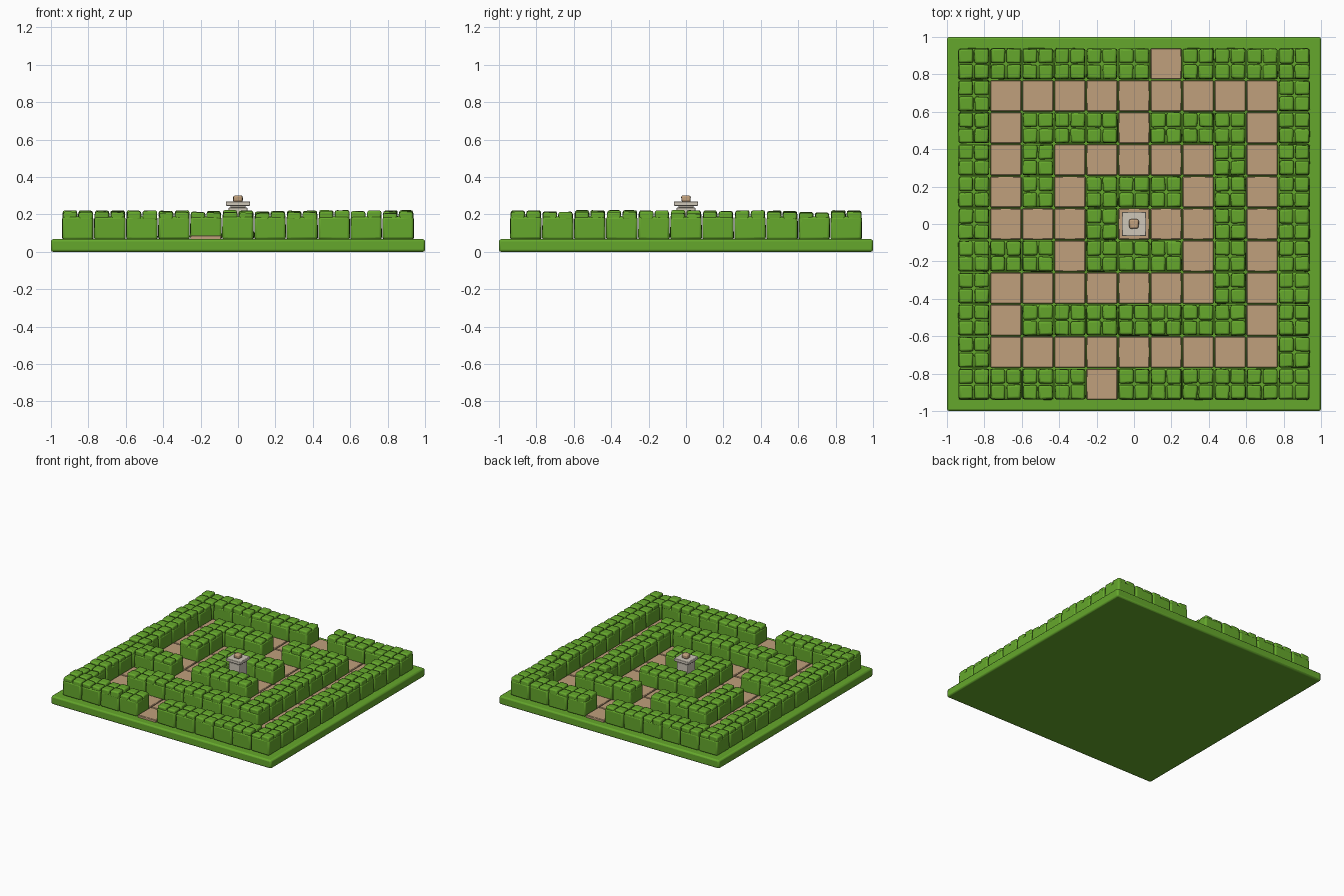
import bpy, bmesh, random
from mathutils import Matrix, Vector

random.seed(7)
if "Cube" in bpy.data.objects:
    bpy.data.objects.remove(bpy.data.objects["Cube"], do_unlink=True)


def material(name, rgb):
    mat = bpy.data.materials.new(name)
    mat.use_nodes = True
    mat.diffuse_color = (*rgb, 1)
    mat.node_tree.nodes["Principled BSDF"].inputs["Base Color"].default_value = (*rgb, 1)
    return mat


LEAF = material("leaf green", (0.13, 0.39, 0.025))
EARTH = material("sandy path", (0.53, 0.35, 0.20))
STONE = material("pale stone", (0.62, 0.57, 0.48))


def add_box(bm, x, y, z0, z1, width, jitter=0.0, taper=1.0):
    """Box with its bottom at z0 and top at z1, corners nudged at random."""
    place = Matrix.Translation((x, y, (z0 + z1) / 2)) @ Matrix.Diagonal((width, width, z1 - z0, 1))
    top = (z0 + z1) / 2
    for v in bmesh.ops.create_cube(bm, size=1, matrix=place)["verts"]:
        if v.co.z > top:
            v.co.x = x + (v.co.x - x) * taper
            v.co.y = y + (v.co.y - y) * taper
        v.co += Vector([random.uniform(-jitter, jitter) for _ in range(3)])


def finish(name, bm, mat, bevel, segments=2):
    mesh = bpy.data.meshes.new(name)
    bm.to_mesh(mesh)
    bm.free()
    obj = bpy.data.objects.new(name, mesh)
    bpy.context.collection.objects.link(obj)
    mesh.materials.append(mat)
    mod = obj.modifiers.new("soft edges", "BEVEL")
    mod.width = bevel
    mod.segments = segments
    bpy.ops.object.select_all(action="DESELECT")
    obj.select_set(True)
    bpy.context.view_layer.objects.active = obj
    bpy.ops.object.shade_smooth_by_angle()
    return obj


# Maze plan, back row first: # hedge, . path
PLAN = """
######.####
#.........#
#.###.###.#
#.#.....#.#
#.#.###.#.#
#...#...#.#
###.###.#.#
#.......#.#
#.#######.#
#.........#
####.######
""".split()
CELL = 0.1713

# Lawn slab
lawn = bmesh.new()
add_box(lawn, 0, 0, 0, 0.068, 2.0)
finish("lawn_slab", lawn, LEAF, 0.012)

# Hedge blocks, leafy clumps on top, and path tiles
hedges, clumps, tiles = bmesh.new(), bmesh.new(), bmesh.new()
for row, line in enumerate(PLAN):
    for col, mark in enumerate(line):
        x, y = (col - 5) * CELL, (5 - row) * CELL
        if mark == ".":
            add_box(tiles, x, y, 0.06, 0.088, 0.165)
            continue
        add_box(hedges, x, y, 0.066, 0.188, 0.167, 0.002, 0.985)
        rise = random.uniform(-0.006, 0.006)
        for dx in (-1, 1):
            for dy in (-1, 1):
                add_box(clumps, x + dx * 0.042, y + dy * 0.042, 0.168,
                        0.213 + rise + random.uniform(-0.005, 0.005), 0.077, 0.003, 0.96)
finish("hedge_blocks", hedges, LEAF, 0.012)
finish("hedge_clumps", clumps, LEAF, 0.01)
finish("path_tiles", tiles, EARTH, 0.004, 1)

# Stone pedestal with a small finial in the centre
pedestal = bmesh.new()
add_box(pedestal, 0, 0, 0.085, 0.115, 0.125)
add_box(pedestal, 0, 0, 0.11, 0.238, 0.1)
add_box(pedestal, 0, 0, 0.236, 0.25, 0.08)
add_box(pedestal, 0, 0, 0.246, 0.27, 0.13)
finish("pedestal", pedestal, STONE, 0.004)
finial = bmesh.new()
add_box(finial, 0, 0, 0.266, 0.302, 0.05, 0.002)
finish("finial", finial, EARTH, 0.01)
